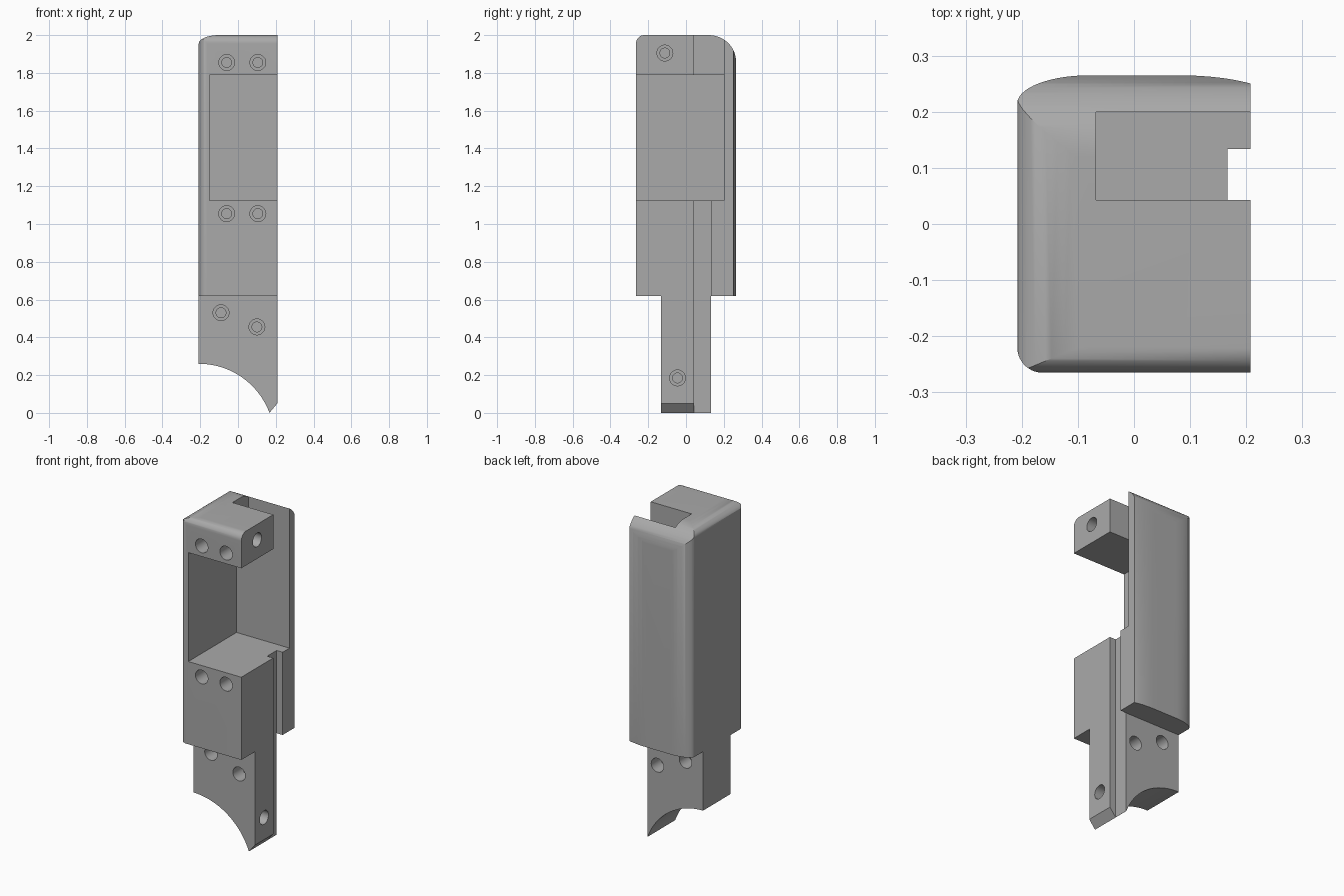
import bpy, bmesh, math
from mathutils import Vector

if "Cube" in bpy.data.objects:
    bpy.data.objects.remove(bpy.data.objects["Cube"], do_unlink=True)

grey = bpy.data.materials.new("plain grey")
grey.use_nodes = True
grey.diffuse_color = (0.4, 0.4, 0.4, 1)
grey.node_tree.nodes["Principled BSDF"].inputs["Base Color"].default_value = (0.4, 0.4, 0.4, 1)

X, Y, Z = 0, 1, 2


def arc(cx, cy, rx, ry, start, end, steps=14):
    angles = [math.radians(start + (end - start) * i / steps) for i in range(steps + 1)]
    return [(cx + rx * math.cos(a), cy + ry * math.sin(a)) for a in angles]


def prism(name, profile, axis, low, high):
    """Extrude a closed profile along an axis."""
    def place(p, depth):
        co = list(p)
        co.insert(axis, depth)
        return Vector(co)
    bm = bmesh.new()
    face = bm.faces.new([bm.verts.new(place(p, low)) for p in profile])
    moved = bmesh.ops.extrude_face_region(bm, geom=[face])["geom"]
    for v in moved:
        if isinstance(v, bmesh.types.BMVert):
            v.co[axis] = high
    bmesh.ops.recalc_face_normals(bm, faces=bm.faces)
    mesh = bpy.data.meshes.new(name)
    bm.to_mesh(mesh)
    bm.free()
    mesh.materials.append(grey)
    obj = bpy.data.objects.new(name, mesh)
    bpy.context.collection.objects.link(obj)
    return obj


def box(name, x, y, z):
    return prism(name, [(x[0], y[0]), (x[1], y[0]), (x[1], y[1]), (x[0], y[1])], Z, *z)


def combine(target, tool, operation="DIFFERENCE"):
    """Apply a boolean and discard the tool."""
    mod = target.modifiers.new("cut", "BOOLEAN")
    mod.object, mod.operation, mod.solver = tool, operation, "EXACT"
    bpy.context.view_layer.objects.active = target
    bpy.ops.object.modifier_apply(modifier=mod.name)
    bpy.data.objects.remove(tool, do_unlink=True)


def drill(target, axis, centre, mouth, inward, wide_depth, narrow_depth):
    """Stepped blind hole: wide bore, then a narrower one."""
    for radius, depth in ((0.042, wide_depth), (0.026, narrow_depth)):
        circle = arc(*centre, radius, radius, 0, 360, 28)[:-1]
        ends = sorted((mouth - inward * 0.02, mouth + inward * depth))
        combine(target, prism("drill", circle, axis, *ends))


W, D, SHOULDER = 0.208, 0.265, 0.62

# Housing: plan outline trimmed by side and front outlines for rounded edges
plan = (arc(-W + 0.045, -D + 0.045, 0.045, 0.045, 180, 270) + [(W, -D)]
        + arc(0.08, 0.215, 0.18, 0.05, 44.7, 90)
        + arc(-0.08, 0.215, 0.128, 0.05, 90, 180))
housing = prism("grip_housing", plan, Z, SHOULDER, 2)
side = ([(-D, 0.5), (D, 0.5)] + arc(0.12, 1.86, 0.145, 0.14, 0, 90)
        + arc(-D + 0.045, 1.955, 0.045, 0.045, 90, 180))
combine(housing, prism("side_trim", side, X, -0.4, 0.4), "INTERSECT")
front = [(-W, 0.5), (0.4, 0.5), (0.4, 2)] + arc(-W + 0.108, 1.955, 0.108, 0.045, 90, 180)
combine(housing, prism("front_trim", front, Y, -0.4, 0.4), "INTERSECT")

# Lower tongue with a concave foot and a chamfered tip
foot = [(W, 0.7), (-W, 0.7)] + arc(-W, -0.14, 0.4, 0.4, 90, 20.5, 28) + [(W, 0.05)]
combine(housing, prism("tongue", foot, Y, -0.133, 0.133), "UNION")

# Open pocket, top slot and the channel down the side
combine(housing, box("pocket", (-0.15, 0.5), (-0.5, 0.2), (1.125, 1.79)))
combine(housing, box("top_slot", (-0.068, 0.5), (0.043, 0.2), (1.7, 2.2)))
combine(housing, box("side_channel", (0.167, 0.5), (0.043, 0.134), (-0.2, 1.2)))

# Screw holes in the front
for x in (-0.06, 0.105):
    for z in (1.055, 1.855):
        drill(housing, Y, (x, z), -D, 1, 0.12, 0.2)

# Tongue screw holes, entered from front and back
for centre in ((-0.09, 0.53), (0.1, 0.455)):
    drill(housing, Y, centre, -0.133, 1, 0.09, 0.12)
    drill(housing, Y, centre, 0.133, -1, 0.09, 0.12)

# Side screw holes
drill(housing, X, (-0.112, 1.905), W, -1, 0.06, 0.13)
drill(housing, X, (-0.045, 0.185), W, -1, 0.06, 0.1)

bpy.ops.object.select_all(action="DESELECT")
housing.select_set(True)
bpy.context.view_layer.objects.active = housing
bpy.ops.object.shade_smooth_by_angle(angle=math.radians(30))
